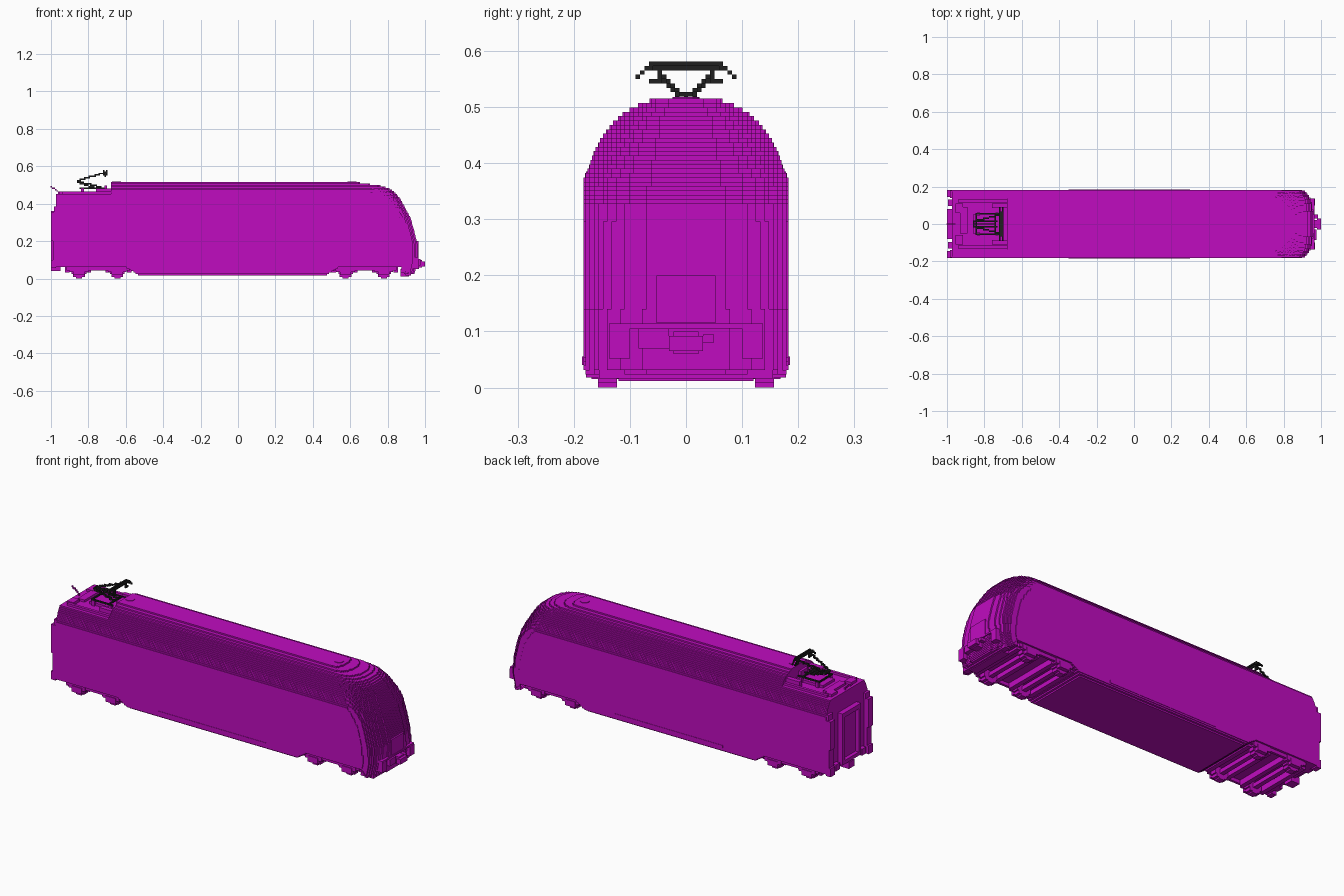
import bpy, bmesh, math
from mathutils import Vector

if "Cube" in bpy.data.objects:
    bpy.data.objects.remove(bpy.data.objects["Cube"])

V = 0.0078  # block size of the stepped surfaces


def material(name, rgb):
    m = bpy.data.materials.new(name)
    m.use_nodes = True
    m.diffuse_color = (*rgb, 1)
    m.node_tree.nodes["Principled BSDF"].inputs["Base Color"].default_value = (*rgb, 1)
    return m


MAGENTA = material("magenta", (0.527, 0.0037, 0.527))
BLACK = material("black", (0.014, 0.014, 0.014))


def finish(name, bm, mat):
    bmesh.ops.recalc_face_normals(bm, faces=bm.faces)
    me = bpy.data.meshes.new(name)
    bm.to_mesh(me)
    bm.free()
    me.materials.append(mat)
    ob = bpy.data.objects.new(name, me)
    bpy.context.collection.objects.link(ob)
    return ob


def add_box(bm, x0, x1, y0, y1, z0, z1):
    c = [bm.verts.new((x, y, z)) for x in (x0, x1) for y in (y0, y1) for z in (z0, z1)]
    for f in ((0, 1, 3, 2), (4, 6, 7, 5), (0, 4, 5, 1), (2, 3, 7, 6), (0, 2, 6, 4), (1, 5, 7, 3)):
        bm.faces.new([c[i] for i in f])


def boxes(name, items, mat=MAGENTA, mirror=False):
    """Boxes given as x0, x1, y0, y1, z0, z1, optionally repeated across y = 0."""
    bm = bmesh.new()
    for x0, x1, y0, y1, z0, z1 in items:
        add_box(bm, x0, x1, y0, y1, z0, z1)
        if mirror:
            add_box(bm, x0, x1, -y1, -y0, z0, z1)
    return finish(name, bm, mat)


def stack(name, layers, mat=MAGENTA):
    """Horizontal slabs (z0, z1, half outline), each outline mirrored across y = 0."""
    bm = bmesh.new()
    for z0, z1, half in layers:
        ring = half + [(x, -y) for x, y in reversed(half)]
        lo = [bm.verts.new((x, y, z0)) for x, y in ring]
        hi = [bm.verts.new((x, y, z1)) for x, y in ring]
        bm.faces.new(lo)
        bm.faces.new(hi)
        for i in range(len(ring)):
            j = (i + 1) % len(ring)
            bm.faces.new((lo[i], lo[j], hi[j], hi[i]))
    return finish(name, bm, mat)


def lerp(table, t):
    for (a, p), (b, q) in zip(table, table[1:]):
        if t <= b:
            return p + (q - p) * max(0, (t - a) / (b - a))
    return table[-1][1]


def snap(t):
    return round(t / V) * V


# Half width and nose reach at each height
WIDTH = [(0.0, 0.160), (0.018, 0.166), (0.03, 0.183), (0.372, 0.183), (0.385, 0.176), (0.415, 0.166),
         (0.445, 0.151), (0.47, 0.132), (0.49, 0.110), (0.502, 0.088), (0.512, 0.062)]
NOSE = [(0.0, 0.925), (0.03, 0.945), (0.1, 0.96), (0.18, 0.96), (0.265, 0.94), (0.33, 0.92), (0.385, 0.89),
        (0.43, 0.865), (0.46, 0.84), (0.48, 0.81), (0.495, 0.765), (0.504, 0.70), (0.512, 0.645)]


def nose_outline(z, back):
    """Half plan of one slab with a stepped, rounded front corner."""
    w, reach = lerp(WIDTH, z), lerp(NOSE, z)
    length = lerp([(0.0, 0.075), (0.3, 0.09), (0.45, 0.13), (0.50, 0.10), (0.512, 0.03)], z)
    n = max(2, round(length / V))
    pts = [(back, w)]
    last = w
    for i in range(1, n + 1):
        x = reach - (n - i) * V
        u = (i - 0.5) / n
        y = max(0.02, snap(w * (1 - u ** 2.4) ** (1 / 2.4)))
        y = min(y, last)
        if y < last - 1e-5:
            pts += [(x - V, last), (x - V, y)]
            last = y
    return pts + [(reach, last)]


# Main shell, with the rear roof cut down to a low deck
shell = []
for k in range(8, 66):
    z = (k + 0.5) * V
    shell.append((k * V, (k + 1) * V, nose_outline(z, -0.972 if z < 0.452 else -0.68)))
stack("body_shell", shell)

# Front apron under the nose
stack("front_apron", [(k * V, (k + 1) * V, nose_outline((k + 0.5) * V, 0.865 + 0.008 * (8 - k)))
                      for k in range(3, 8)])
boxes("track_plow", [(0.87, 0.915, -0.12, 0.12, 0.012, 0.05), (0.895, 0.925, -0.155, 0.155, 0.016, 0.035)])

# Lowered skirt between the bogies
skirt = []
for k in range(2, 8):
    w, step = lerp(WIDTH, (k + 0.5) * V), (k - 2) * 0.012
    skirt.append((k * V, (k + 1) * V, [(-0.535 - step, w), (0.475 + step, w)]))
stack("centre_skirt", skirt)
boxes("skirt_ledge", [(-0.35, 0.30, 0.183, 0.185, 0.04, 0.055)], mirror=True)

# Nose fittings and coupler
boxes("nose_ledge", [(0.93, 0.966, -0.137, 0.137, 0.105, 0.114)])
boxes("nose_buffers", [(0.93, 0.967, 0.10, 0.137, 0.052, 0.105)], mirror=True)
boxes("front_coupler", [(0.93, 0.985, -0.022, 0.022, 0.06, 0.10), (0.978, 1.0, -0.03, 0.03, 0.065, 0.092),
                        (0.95, 0.985, 0.03, 0.05, 0.08, 0.095), (0.95, 0.975, -0.085, -0.03, 0.07, 0.105)])
boxes("nose_hatch", [(0.955, 0.964, -0.053, 0.053, 0.115, 0.20)])

# Rear corner columns, gangway frame, door and buffers
boxes("rear_columns", [(-1.0, -0.972, 0.145, 0.183, 0.055, 0.10), (-0.99, -0.972, 0.145, 0.183, 0.10, 0.20),
                       (-1.0, -0.972, 0.145, 0.183, 0.20, 0.355), (-0.985, -0.972, 0.14, 0.178, 0.355, 0.385)],
      mirror=True)
boxes("gangway_sides", [(-1.0, -0.972, 0.06, 0.08, 0.08, 0.36)], mirror=True)
boxes("gangway_ends", [(-1.0, -0.972, -0.06, 0.06, 0.335, 0.36), (-1.0, -0.972, -0.06, 0.06, 0.08, 0.10)])
boxes("gangway_door", [(-0.98, -0.972, -0.06, 0.06, 0.10, 0.335)])
boxes("rear_buffers", [(-0.995, -0.972, 0.095, 0.13, 0.065, 0.10)], mirror=True)
boxes("rear_coupler", [(-1.0, -0.95, -0.025, 0.025, 0.04, 0.075)])


# Bogies: stepped wheels, axles, side frames and cross beams
def bogie(name, axles):
    r, parts = 5 * V, []
    for ax in axles:
        for k in range(10):
            d = (k + 0.5) * V - r
            h = snap(math.sqrt(r * r - d * d))
            parts.append((ax - h, ax + h, 0.123, 0.157, k * V, (k + 1) * V))
        parts.append((ax - 0.012, ax + 0.012, 0, 0.123, 0.028, 0.05))
        parts.append((ax - 0.03, ax + 0.03, 0.157, 0.178, 0.018, 0.05))
        parts.append((ax - 0.05, ax + 0.05, 0.157, 0.174, 0.035, 0.07))
    mid = sum(axles) / 2
    parts.append((mid - 0.17, mid + 0.17, 0.157, 0.170, 0.044, 0.07))
    for off in (-0.165, -0.05, 0.05, 0.165):
        parts.append((mid + off - 0.012, mid + off + 0.012, 0, 0.157, 0.032, 0.065))
    boxes(name, parts, mirror=True)


bogie("rear_bogie", (-0.85, -0.645))
bogie("front_bogie", (0.575, 0.78))

# Equipment on the low rear deck
deck = 58 * V
boxes("deck_side_rails", [(-0.94, -0.68, 0.115, 0.13, deck, deck + 0.012),
                          (-0.76, -0.68, 0.085, 0.11, deck, deck + 0.03),
                          (-0.955, -0.915, 0.06, 0.11, deck, deck + 0.014)], mirror=True)
boxes("deck_boxes", [(-0.93, -0.89, -0.05, 0.09, deck, deck + 0.012), (-0.86, -0.70, -0.05, 0.05, deck, deck + 0.014),
                     (-0.715, -0.70, -0.03, 0.03, deck, deck + 0.045)])
boxes("insulators", [(x, x + 0.016, 0.045, 0.061, deck, deck + 0.028) for x in (-0.84, -0.74)], mirror=True)

# Round roof hatches at both ends of the roof
for name, hx in (("rear_roof_hatch", -0.65), ("front_roof_hatch", 0.61)):
    bm = bmesh.new()
    bmesh.ops.create_cone(bm, cap_ends=True, segments=12, radius1=0.024, radius2=0.024, depth=0.004)
    bmesh.ops.translate(bm, verts=bm.verts, vec=(hx, 0, 66 * V + 0.001))
    finish(name, bm, MAGENTA)


def block_lines(name, lines, mat, mirror=True):
    """Rows of small blocks snapped to the grid along each line."""
    cells = set()
    for a, b in lines:
        a, b = Vector(a), Vector(b)
        n = max(1, round((b - a).length / V * 1.5))
        for i in range(n + 1):
            c = tuple(round(t / V) for t in a.lerp(b, i / n))
            cells.add(c)
            if mirror:
                cells.add((c[0], -c[1], c[2]))
    h = V / 2
    boxes(name, [(x * V - h, x * V + h, y * V - h, y * V + h, z * V - h, z * V + h)
                 for x, y, z in sorted(cells)], mat)


# Pantograph: base, folded arms and collector head
block_lines("pantograph_base", [((-0.84, 0.053, 0.481), (-0.72, 0.053, 0.481)), ((-0.84, 0, 0.481), (-0.84, 0.053, 0.481)),
                                ((-0.74, 0, 0.481), (-0.74, 0.053, 0.481))], BLACK)
block_lines("pantograph_lower_arm", [((-0.73, 0.012, 0.488), (-0.86, 0.012, 0.521)),
                                     ((-0.75, 0, 0.481), (-0.86, 0, 0.515))], BLACK)
block_lines("pantograph_upper_arm", [((-0.86, 0.012, 0.521), (-0.71, 0.052, 0.568)),
                                     ((-0.86, 0, 0.521), (-0.86, 0.012, 0.521))], BLACK)
block_lines("pantograph_head", [((x, 0, 0.577), (x, 0.066, 0.577)) for x in (-0.718, -0.702)]
            + [((x, 0.066, 0.573), (x, 0.082, 0.555)) for x in (-0.718, -0.702)]
            + [((-0.71, 0.05, 0.568), (-0.71, 0.05, 0.55)), ((-0.71, 0.05, 0.546), (-0.71, 0.064, 0.546)),
               ((-0.71, 0, 0.57), (-0.71, 0.066, 0.57))], BLACK)

# Curved cable at the rear edge of the roof
block_lines("roof_cable", [((-0.995, 0, 0.489), (-0.975, 0, 0.479)), ((-0.975, 0, 0.479), (-0.96, 0, 0.455))],
            MAGENTA, mirror=False)
